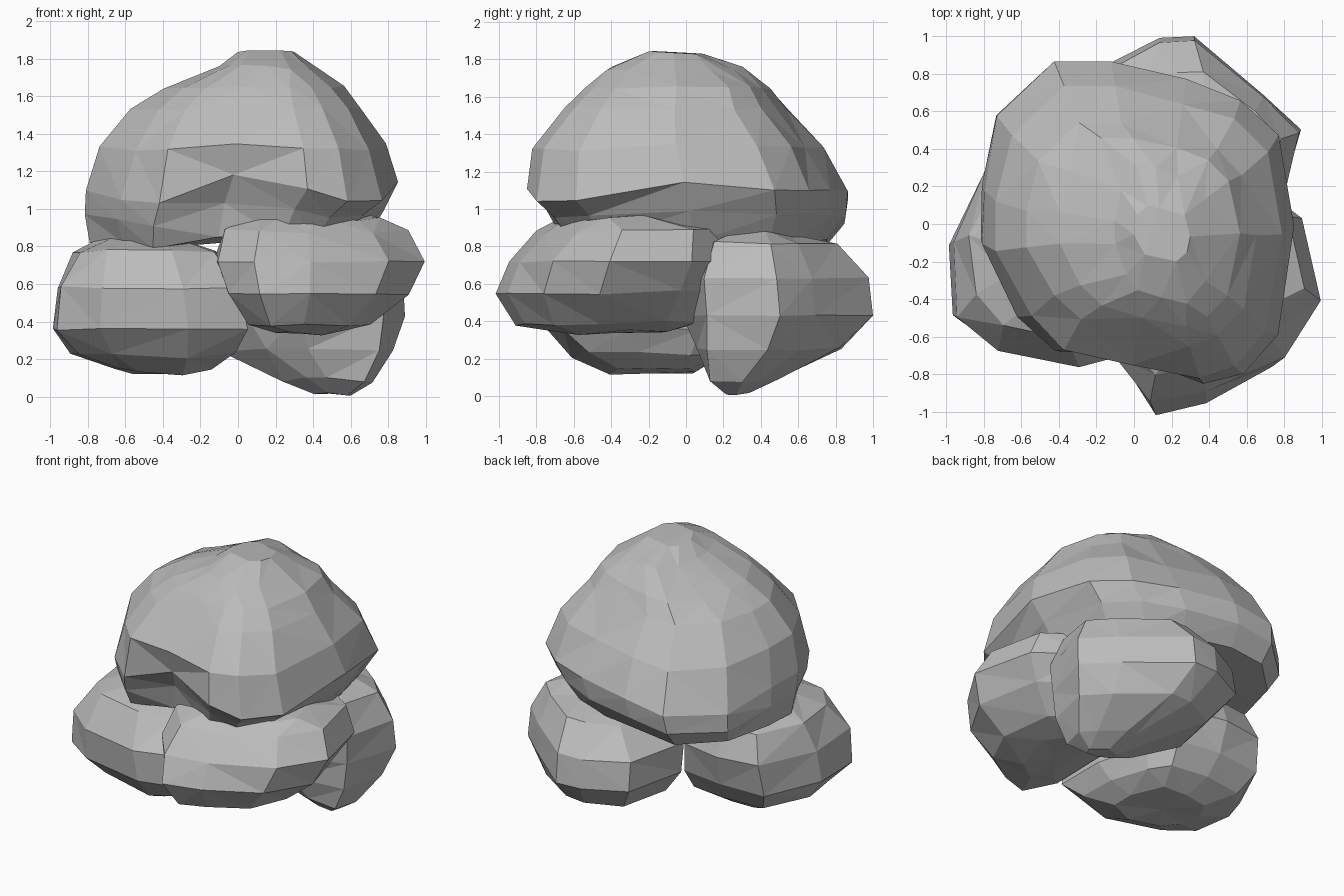
import bpy
import bmesh
import math
from mathutils import Vector, noise

if "Cube" in bpy.data.objects:
    bpy.data.objects.remove(bpy.data.objects["Cube"], do_unlink=True)

# One plain stone colour
stone = bpy.data.materials.new("grey stone")
stone.use_nodes = True
grey = (.5, .5, .5, 1)
stone.diffuse_color = grey
shader = stone.node_tree.nodes["Principled BSDF"]
shader.inputs["Base Color"].default_value = grey
shader.inputs["Roughness"].default_value = .9


def fit_ring(outline, height, left, right, front, back):
    """Fit the plan outline to the given extents at one height."""
    xs, ys = zip(*outline)
    width, depth = max(xs) - min(xs), max(ys) - min(ys)
    return [Vector((left + (x - min(xs)) / width * (right - left),
                    front + (y - min(ys)) / depth * (back - front), height))
            for x, y in outline]


def loft(bm, loops):
    """Skin neighbouring rings and close both ends with fans."""
    sides = len(loops[0])
    for low, high in zip(loops, loops[1:]):
        for i in range(sides):
            j = (i + 1) % sides
            bm.faces.new((low[i], low[j], high[j], high[i]))
    bottom = bm.faces.new(list(reversed(loops[0])))
    top = bm.faces.new(loops[-1])
    bmesh.ops.poke(bm, faces=[bottom, top])
    bmesh.ops.triangulate(bm, faces=bm.faces[:])
    bm.normal_update()


def roughen(bm, roughness, dents):
    """Add broad lumps along the surface, plus local pushes and dents."""
    shifts = {}
    for vert in bm.verts:
        lump = noise.noise(vert.co * 3) * roughness
        shift = vert.normal * lump
        for centre, radius, push in dents:
            distance = (vert.co - Vector(centre)).length
            shift += Vector(push) * math.exp(-(distance / radius) ** 2)
        shifts[vert] = shift
    for vert, shift in shifts.items():
        vert.co += shift


def boulder(name, outline, rings, detail, roughness=.04, dents=()):
    """Build one stone and chip its surface into irregular broad facets."""
    bm = bmesh.new()
    loops = [[bm.verts.new(point) for point in fit_ring(outline, *ring)]
             for ring in rings]
    loft(bm, loops)
    roughen(bm, roughness, dents)
    mesh = bpy.data.meshes.new(name)
    bm.to_mesh(mesh)
    bm.free()
    mesh.materials.append(stone)
    obj = bpy.data.objects.new(name, mesh)
    bpy.context.collection.objects.link(obj)
    chips = obj.modifiers.new("chipped facets", "DECIMATE")
    chips.ratio = detail
    return obj


# Plan outline first, then rings: height, left, right, front and back.
# The large stone has a low rim at its corners and a hollow under its front.
boulder("top_boulder", [
    (-.8, -.1), (-.6, -.5), (-.4, -.7), (0, -.8), (.4, -.9), (.6, -.8),
    (.8, -.6), (.9, 0), (.8, .5), (.6, .7), (.3, .8), (-.1, .9),
    (-.4, .9), (-.7, .6), (-.8, .2),
], [
    (.83, -.78, .66, -.7, .76),
    (.97, -.82, .77, -.8, .85),
    (1.1, -.82, .87, -.88, .86),
    (1.33, -.73, .8, -.84, .73),
    (1.54, -.58, .66, -.65, .53),
    (1.65, -.4, .56, -.55, .45),
    (1.76, -.1, .42, -.43, .3),
    (1.84, 0, .3, -.2, .1),
], .9, dents=[
    ((0, -.8, .9), .25, (0, .14, .06)),
    ((0, -.9, 1.1), .2, (0, 0, .07)),
    ((.9, -.2, 1.1), .3, (0, 0, .06)),
    ((-.5, -.6, 1.1), .2, (0, 0, -.1)),
    ((.7, -.7, 1.1), .2, (0, 0, -.1)),
    ((-.6, .7, 1.1), .3, (0, 0, -.1)),
    ((-.2, .3, 1.6), .2, (0, 0, -.06)),
])

boulder("front_boulder", [
    (.1, -1), (.4, -.95), (.8, -.75), (1, -.45), (.9, 0), (.6, .2),
    (.2, .2), (-.1, 0), (-.1, -.75),
], [
    (.34, .2, .5, -.7, -.1),
    (.39, .06, .7, -.9, .06),
    (.55, -.05, .9, -1, .18),
    (.72, -.12, 1, -.95, .23),
    (.88, -.06, .9, -.8, .2),
    (.96, .13, .76, -.64, -.15),
], .95)

boulder("side_boulder", [
    (-1, -.1), (-.95, -.5), (-.75, -.7), (-.3, -.8), (0, -.7), (0, -.3),
    (-.1, .1), (-.2, .3), (-.5, .35), (-.8, .3),
], [
    (.14, -.66, -.14, -.4, .05),
    (.22, -.9, 0, -.6, .2),
    (.36, -1, .05, -.75, .3),
    (.58, -.97, 0, -.78, .35),
    (.76, -.87, -.13, -.6, .28),
    (.85, -.7, -.4, -.36, .05),
], .95)

boulder("back_boulder", [
    (.3, 1), (.1, 1), (-.2, .85), (-.3, .4), (0, .1), (.3, 0),
    (.8, .1), (.9, .5), (.7, .7),
], [
    (0, .4, .6, .2, .34),
    (.09, .24, .7, .1, .5),
    (.25, -.08, .82, .04, .83),
    (.43, -.24, .88, 0, 1),
    (.63, -.24, .88, 0, .97),
    (.8, -.04, .77, .1, .8),
    (.88, .18, .6, .28, .55),
], .9)
